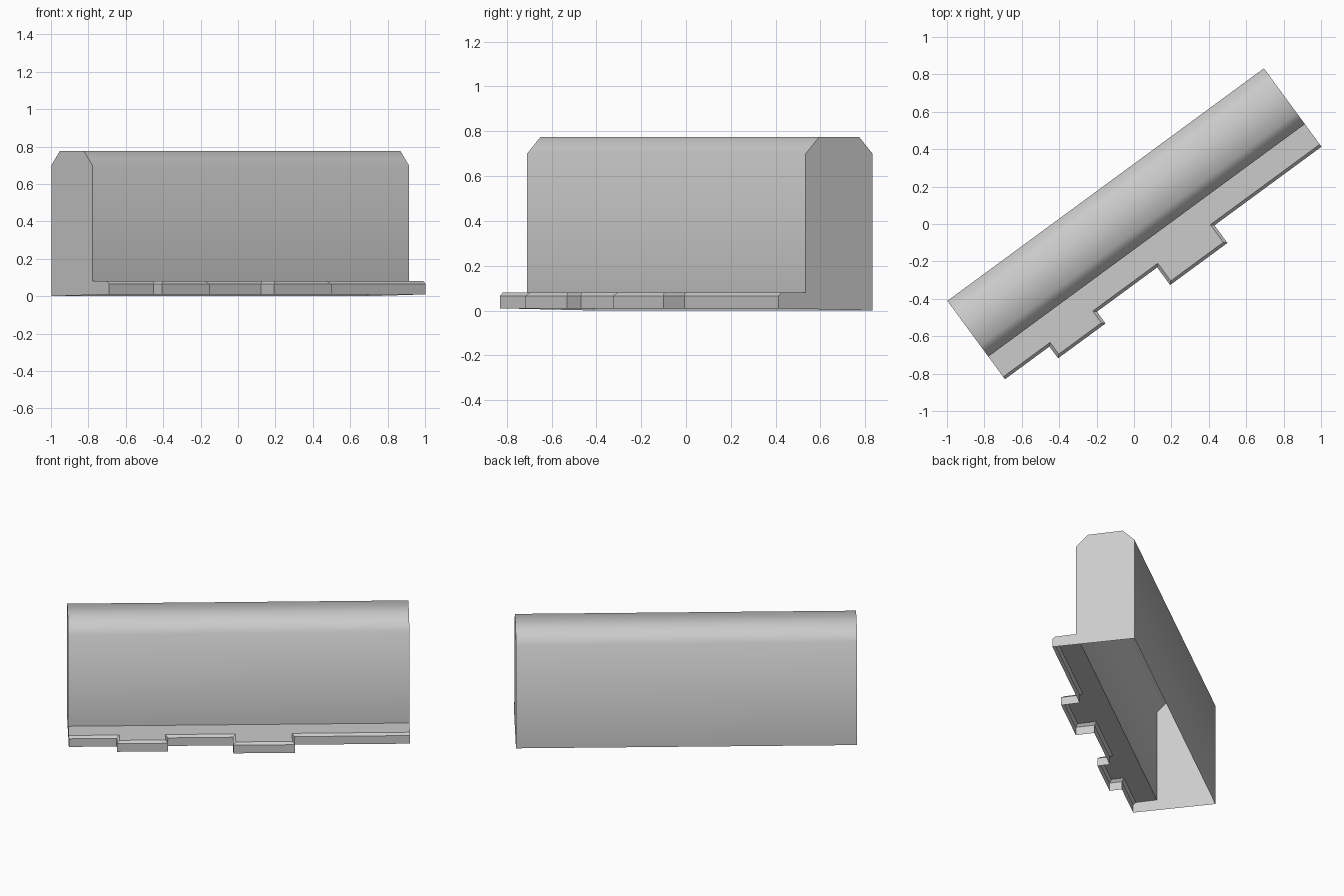
import bpy
import bmesh
import math

old = bpy.data.objects.get("Cube")
if old:
    bpy.data.objects.remove(old, do_unlink=True)

LENGTH = 2.1
STEP = 0.15       # depth of the ledge in front of the block
LEDGE_Z = 0.08

grey = bpy.data.materials.new("plain grey")
grey.use_nodes = True
colour = (0.6, 0.6, 0.6, 1)
grey.diffuse_color = colour
grey.node_tree.nodes["Principled BSDF"].inputs["Base Color"].default_value = colour


def strip(bm, row_a, row_b):
    """Quads between two matching rows of vertices."""
    for i in range(len(row_a) - 1):
        bm.faces.new((row_a[i], row_a[i + 1], row_b[i + 1], row_b[i]))


def finish(bm, name):
    bmesh.ops.recalc_face_normals(bm, faces=bm.faces)
    mesh = bpy.data.meshes.new(name)
    bm.to_mesh(mesh)
    bm.free()
    mesh.materials.append(grey)
    obj = bpy.data.objects.new(name, mesh)
    obj.location = (-0.69, -0.83, 0)
    obj.rotation_euler.z = math.radians(36.3)
    bpy.context.collection.objects.link(obj)
    return obj


# Tall block: chamfered profile swept along its length, hollow and open below
profile = [(STEP, LEDGE_Z), (STEP, 0.70), (0.225, 0.775),
           (0.445, 0.775), (0.52, 0.70), (0.52, 0.0)]
bm = bmesh.new()
rows = [[bm.verts.new((x, y, z)) for y, z in profile] for x in (0, LENGTH)]
strip(bm, rows[0], rows[1])
for row in rows:
    foot = bm.verts.new((row[0].co.x, STEP, 0.007))
    bm.faces.new(row + [foot])
block = finish(bm, "block_shell")
bpy.context.view_layer.objects.active = block
block.select_set(True)
bpy.ops.object.shade_smooth_by_angle(angle=math.radians(50))
block.select_set(False)

# Ledge: thin open-bottomed plate with two tabs and a bevelled front edge
tabs = [(0.295, 0.61, 0.078), (1.01, 1.39, 0.117)]


def outline(inset):
    pts = [(0, inset)]
    for x0, x1, out in tabs:
        a, b = x0 + inset, x1 - inset
        pts += [(a, inset), (a, inset - out), (b, inset - out), (b, inset)]
    return pts + [(LENGTH, inset)]


bm = bmesh.new()
low, mid, top = [[bm.verts.new((x, y, z)) for x, y in outline(inset)]
                 for inset, z in ((0, 0.01), (0, 0.065), (0.016, LEDGE_Z))]
strip(bm, low, mid)
strip(bm, mid, top)
back = [bm.verts.new((x, STEP, LEDGE_Z)) for x in (0, LENGTH)]
bm.faces.new(top + back[::-1])
for end, i in ((0, 0), (1, -1)):
    foot = bm.verts.new((end * LENGTH, STEP, 0.007))
    bm.faces.new((low[i], mid[i], top[i], back[end], foot))
finish(bm, "tabbed_ledge")
